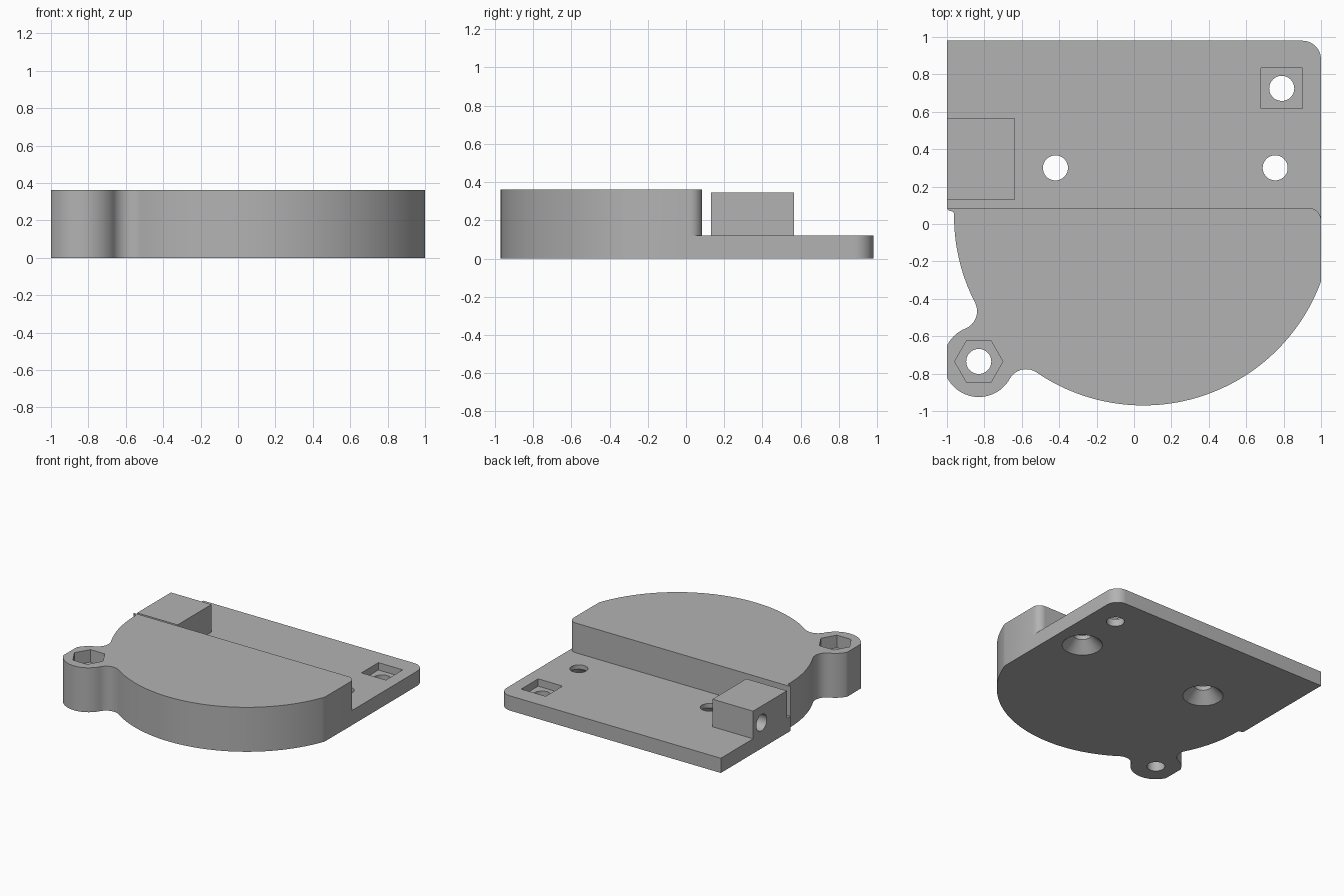
import bpy
import bmesh
from math import cos, sin, pi, atan2, sqrt, asin, radians
from mathutils import Vector, Matrix

default = bpy.data.objects.get("Cube")
if default:
    bpy.data.objects.remove(default, do_unlink=True)

grey = bpy.data.materials.new("plain_grey")
grey.use_nodes = True
COLOUR = (0.45, 0.45, 0.45, 1)
grey.diffuse_color = COLOUR
grey.node_tree.nodes["Principled BSDF"].inputs["Base Color"].default_value = COLOUR


def arc(centre, r, a0, a1, n):
    return [(centre[0] + r * cos(a0 + (a1 - a0) * i / n),
             centre[1] + r * sin(a0 + (a1 - a0) * i / n)) for i in range(n + 1)]


def finish(name, bm):
    bmesh.ops.recalc_face_normals(bm, faces=bm.faces)
    mesh = bpy.data.meshes.new(name)
    bm.to_mesh(mesh)
    bm.free()
    mesh.materials.append(grey)
    obj = bpy.data.objects.new(name, mesh)
    bpy.context.collection.objects.link(obj)
    return obj


def prism(name, outline, z0, z1):
    bm = bmesh.new()
    face = bm.faces.new([bm.verts.new((x, y, z0)) for x, y in outline])
    ext = bmesh.ops.extrude_face_region(bm, geom=[face])
    verts = [v for v in ext["geom"] if isinstance(v, bmesh.types.BMVert)]
    bmesh.ops.translate(bm, verts=verts, vec=(0, 0, z1 - z0))
    return finish(name, bm)


def rod(name, centre, r0, r1, length, sides=48, turn=None):
    bm = bmesh.new()
    bmesh.ops.create_cone(bm, cap_ends=True, segments=sides, radius1=r0, radius2=r1, depth=length)
    bmesh.ops.transform(bm, matrix=Matrix.Translation(centre) @ (turn or Matrix()), verts=bm.verts)
    return finish(name, bm)


def rect(x0, x1, y0, y1):
    return [(x0, y0), (x1, y0), (x1, y1), (x0, y1)]


def combine(target, tool, operation):
    mod = target.modifiers.new(operation, "BOOLEAN")
    mod.operation = operation
    mod.solver = "EXACT"
    mod.object = tool
    bpy.context.view_layer.objects.active = target
    bpy.ops.object.modifier_apply(modifier=mod.name)
    bpy.data.objects.remove(tool, do_unlink=True)


# Rounded housing with a screw lobe blended in by two concave fillets
DISC, R = Vector((0.05, 0.042)), 1.012
LOBE, r, f = Vector((-0.83, -0.735)), 0.19, 0.1


def angle(a, b):
    return atan2(b[1] - a[1], b[0] - a[0])


span = (LOBE - DISC).length
along = ((R + f) ** 2 - (r + f) ** 2 + span ** 2) / (2 * span)
across = sqrt((R + f) ** 2 - along ** 2)
u = (LOBE - DISC) / span
v = Vector((-u.y, u.x))
low = DISC + u * along + v * across
high = DISC + u * along - v * across


def fillet(c, a_from, a_to):
    a0, a1 = angle(c, a_from), angle(c, a_to)
    a1 += 2 * pi if a1 - a0 < -pi else (-2 * pi if a1 - a0 > pi else 0)
    return arc(c, f, a0, a1, 16)


start = -asin((DISC.y + 0.31) / R)
end = -pi - 0.01
lobe_from = angle(LOBE, low)
lobe_to = angle(LOBE, high) - 2 * pi
outline = arc(DISC, R, start, angle(DISC, low), 64)
outline += fillet(low, DISC, LOBE)
outline += [(max(x, -1), y) for x, y in arc(LOBE, r, lobe_from, lobe_to, 48)]
outline += fillet(high, LOBE, DISC)
outline += arc(DISC, R, angle(DISC, high), end, 24)[1:]
outline += [(-0.965, 0.066), (-0.985, 0.07), (-0.995, 0.076), (-1, 0.085)]
outline += arc((0.935, 0.02), 0.065, pi / 2, 0, 10)
outline = [p for i, p in enumerate(outline) if (Vector(p) - Vector(outline[i - 1])).length > 1e-4]
body = prism("mounting_bracket", outline, 0, 0.362)

# Thin base plate with one rounded corner
plate = [(-0.9, 0.07), (0.8, -0.05), (1, -0.05)]
plate += arc((0.9, 0.88), 0.1, 0, pi / 2, 12) + [(-1, 0.98), (-1, 0.085)]
combine(body, prism("base_plate", plate, 0, 0.12), "UNION")

# Clamp block at the plate's edge
combine(body, prism("clamp_block", rect(-1, -0.635, 0.13, 0.565), 0.05, 0.345), "UNION")

# Countersunk plate holes
for x in (-0.42, 0.755):
    combine(body, rod("hole", (x, 0.3, 0.06), 0.067, 0.067, 0.3), "DIFFERENCE")
    combine(body, rod("countersink", (x, 0.3, 0.035), 0.165, 0.067, 0.1), "DIFFERENCE")

# Square nut pocket and hexagonal nut pocket, each with a through hole
combine(body, prism("square_pocket", rect(0.68, 0.9, 0.617, 0.835), 0.06, 0.2), "DIFFERENCE")
combine(body, rod("hole", (0.79, 0.725, 0.1), 0.067, 0.067, 0.4), "DIFFERENCE")
hexagon = arc(LOBE, 0.129, 0, 2 * pi, 6)[:-1]
combine(body, prism("hex_pocket", hexagon, 0.26, 0.5), "DIFFERENCE")
combine(body, rod("hole", (LOBE.x, LOBE.y, 0.2), 0.067, 0.067, 0.8), "DIFFERENCE")

# Blind side hole in the clamp block
sideways = Matrix.Rotation(pi / 2, 4, "Y")
combine(body, rod("side_hole", (-1, 0.456, 0.21), 0.067, 0.067, 0.5, turn=sideways), "DIFFERENCE")

# Smooth the curved walls and keep the rims crisp
bpy.ops.object.select_all(action="DESELECT")
body.select_set(True)
bpy.context.view_layer.objects.active = body
bpy.ops.object.shade_smooth_by_angle(angle=radians(30))
